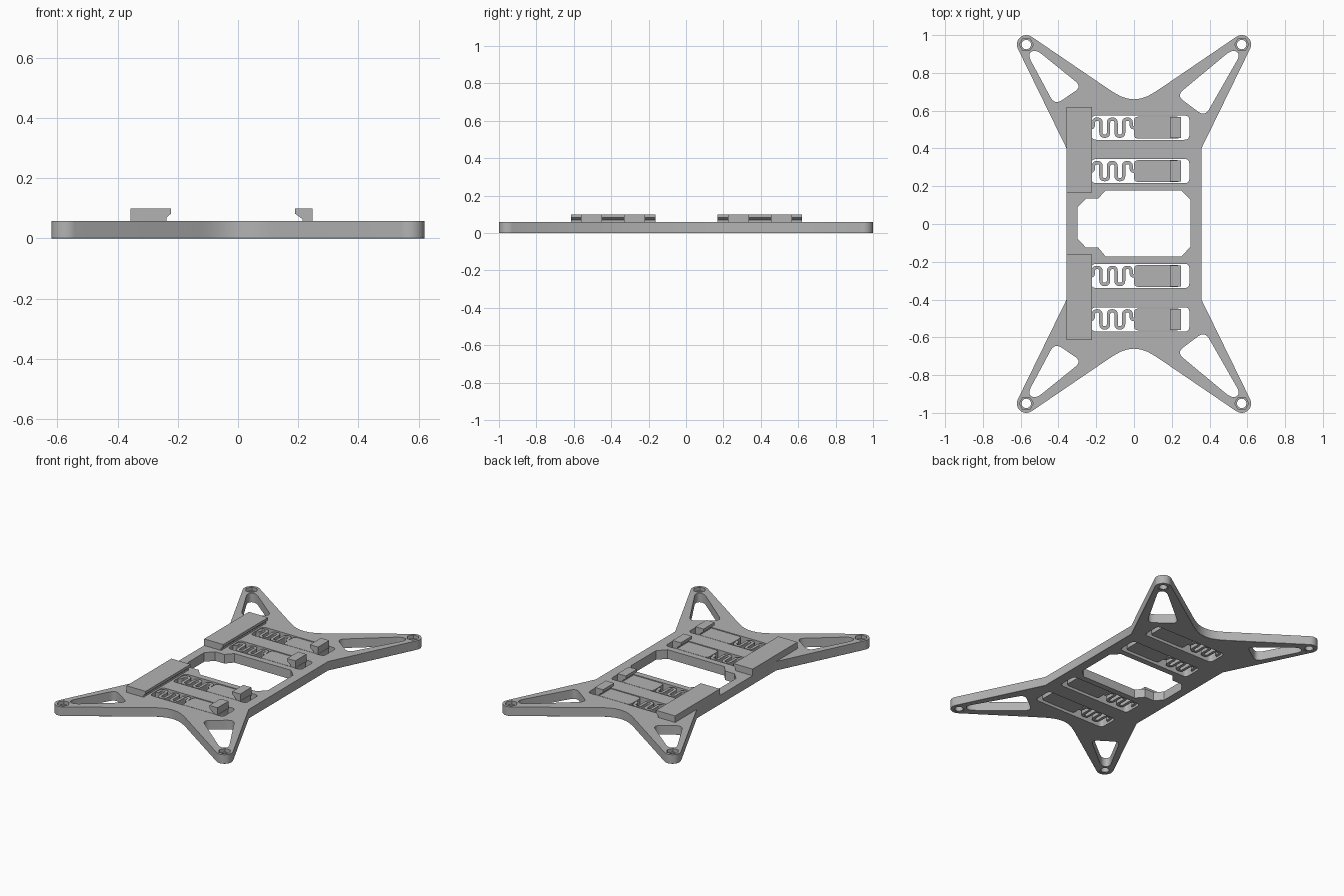
import bpy, bmesh
from math import cos, sin, radians
from mathutils import Vector

cube = bpy.data.objects.get("Cube")
if cube:
    bpy.data.objects.remove(cube)

grey = bpy.data.materials.new("light_grey_plastic")
grey.use_nodes = True
colour = (0.45, 0.45, 0.45, 1)
grey.diffuse_color = colour
grey.node_tree.nodes["Principled BSDF"].inputs["Base Color"].default_value = colour

TOP = 0.058          # top of the plate
PAD_TOP = 0.1        # top of rails and hooks
ROWS = (0.51, 0.28, -0.275, -0.505)


def arc(cx, cy, r, a0, a1, n):
    return [(cx + r * cos(radians(a0 + (a1 - a0) * i / n)),
             cy + r * sin(radians(a0 + (a1 - a0) * i / n))) for i in range(n + 1)]


def rounded(points, r, closed=True, n=5):
    """Round the corners of a polyline."""
    pts = [Vector(p) for p in points]
    out = []
    for i, p in enumerate(pts):
        if not closed and i in (0, len(pts) - 1):
            out.append(tuple(p))
            continue
        a, b = pts[i - 1] - p, pts[(i + 1) % len(pts)] - p
        a = p + a.normalized() * min(r, a.length * 0.49)
        b = p + b.normalized() * min(r, b.length * 0.49)
        for k in range(n + 1):
            t = k / n
            out.append(tuple(a * (1 - t) ** 2 + p * 2 * t * (1 - t) + b * t * t))
    return out


def box(x0, x1, y0, y1):
    return [(x0, y0), (x1, y0), (x1, y1), (x0, y1)]


def ribbon(path, width):
    """Outline of a strip of constant width along a path."""
    pts = [Vector(p) for p in path]
    left, right = [], []
    for i, p in enumerate(pts):
        d = (pts[min(i + 1, len(pts) - 1)] - pts[max(i - 1, 0)]).normalized()
        side = Vector((-d.y, d.x)) * width / 2
        left.append(tuple(p + side))
        right.append(tuple(p - side))
    return left + right[::-1]


def finish(obj):
    obj.data.materials.clear()
    obj.data.materials.append(grey)
    bpy.ops.object.select_all(action="DESELECT")
    obj.select_set(True)
    bpy.context.view_layer.objects.active = obj
    bpy.ops.object.shade_smooth_by_angle(angle=radians(30))
    return obj


def slab(name, loops, z0, z1):
    """Flat part: first loop is the outline, the others are holes."""
    cu = bpy.data.curves.new(name, "CURVE")
    cu.dimensions, cu.fill_mode = "2D", "BOTH"
    cu.extrude = (z1 - z0) / 2
    for loop in loops:
        sp = cu.splines.new("POLY")
        sp.points.add(len(loop) - 1)
        for pt, (x, y) in zip(sp.points, loop):
            pt.co = (x, y, 0, 1)
        sp.use_cyclic_u = True
    tmp = bpy.data.objects.new(name + "_curve", cu)
    bpy.context.collection.objects.link(tmp)
    dg = bpy.context.evaluated_depsgraph_get()
    me = bpy.data.meshes.new_from_object(tmp.evaluated_get(dg))
    bpy.data.objects.remove(tmp)
    bm = bmesh.new()
    bm.from_mesh(me)
    bmesh.ops.translate(bm, verts=bm.verts, vec=(0, 0, (z0 + z1) / 2))
    bmesh.ops.remove_doubles(bm, verts=bm.verts, dist=0.0002)
    bmesh.ops.recalc_face_normals(bm, faces=bm.faces)
    bm.to_mesh(me)
    bm.free()
    obj = bpy.data.objects.new(name, me)
    bpy.context.collection.objects.link(obj)
    return finish(obj)


def prism(name, profile, y0, y1):
    """Extrude an x-z profile along y."""
    bm = bmesh.new()
    face = bm.faces.new([bm.verts.new((x, y0, z)) for x, z in profile])
    new = bmesh.ops.extrude_face_region(bm, geom=[face])["geom"]
    bmesh.ops.translate(bm, vec=(0, y1 - y0, 0),
                        verts=[v for v in new if isinstance(v, bmesh.types.BMVert)])
    bmesh.ops.recalc_face_normals(bm, faces=bm.faces)
    me = bpy.data.meshes.new(name)
    bm.to_mesh(me)
    bm.free()
    obj = bpy.data.objects.new(name, me)
    bpy.context.collection.objects.link(obj)
    return finish(obj)


# Four-armed outline, one quarter mirrored to the rest
def outline(inset):
    quarter = [(0.357 - inset, 0.4)] + arc(0.57, 0.95, 0.05 - inset, -26, 124, 14)
    quarter += [(x, y - inset) for x, y in
                ((0.13, 0.711), (0.1, 0.692), (0.07, 0.676), (0.035, 0.664), (0, 0.66))]
    half = quarter + [(-x, y) for x, y in quarter[-2::-1]]
    return half + [(x, -y) for x, y in half[::-1]]


# Openings in the plate
centre = [(0.25, 0.178), (0.298, 0.13), (0.298, -0.122), (0.25, -0.172),
          (-0.15, -0.172), (-0.19, -0.124), (-0.255, -0.124), (-0.3, -0.077),
          (-0.3, 0.087), (-0.255, 0.134), (-0.19, 0.134), (-0.15, 0.178)]
holes = [centre]
holes += [rounded(box(-0.225, 0.293, y - 0.064, y + 0.064), 0.025) for y in ROWS]
left_cut = [(-0.565, 0.9), (-0.42, 0.63), (-0.275, 0.727), (-0.52, 0.925)]
right_cut = [(0.565, 0.9), (0.375, 0.568), (0.225, 0.68), (0.52, 0.925)]
for s in (1, -1):
    for cut in (left_cut, right_cut):
        holes.append(rounded([(x, s * y) for x, y in cut], 0.045))
tips = [(sx * 0.57, sy * 0.95) for sx in (1, -1) for sy in (1, -1)]
nut_holes = [arc(x, y, 0.037, 0, 300, 5) for x, y in tips]

plate = slab("base_plate", [outline(0)] + holes + nut_holes, 0, TOP)

# Chamfer the lower outer rim
rim = {(round(x, 3), round(y, 3)): p
       for (x, y), p in zip(outline(0), outline(0.006))}
bm = bmesh.new()
bm.from_mesh(plate.data)
low = [e for e in bm.edges if all(v.co.z < 0.001 and
       (round(v.co.x, 3), round(v.co.y, 3)) in rim for v in e.verts)
       and any(abs(f.normal.z) < 0.5 for f in e.link_faces)]
bmesh.ops.bevel(bm, geom=low, offset=0.006, segments=1, affect="EDGES", clamp_overlap=True)
bm.to_mesh(plate.data)
bm.free()

# Bolt seats under the nut recesses
for x, y in tips:
    slab("bolt_seat", [arc(x, y, 0.0372, 0, 300, 5), arc(x, y, 0.025, 0, 345, 23)],
         0.002, 0.036)

# Spring clips: meander spring, sliding tongue and hook
legs = [(-0.24, 0), (-0.215, 0)]
side = 0.045
for i in range(5):
    x = -0.215 + 0.04 * i
    legs += [(x, side), (x + 0.04, side)]
    side = -side
legs += [(-0.015, 0), (0.01, 0)]
path = rounded(legs, 0.02, closed=False)
hook = [(0.215, 0.05), (0.215, 0.064), (0.19, 0.082), (0.19, PAD_TOP),
        (0.248, PAD_TOP), (0.248, 0.05)]
for y in ROWS:
    slab("meander_spring", [[(px, py + y) for px, py in ribbon(path, 0.018)]], 0.014, 0.054)
    slab("clip_tongue", [rounded(box(0, 0.25, y - 0.058, y + 0.058), 0.02, n=2)], 0.014, 0.056)
    prism("clip_hook", hook, y - 0.056, y + 0.056)

# Fixed rails with an undercut lip
rail = [(-0.357, TOP - 0.002), (-0.237, TOP - 0.002), (-0.237, 0.07), (-0.222, 0.083),
        (-0.222, PAD_TOP), (-0.357, PAD_TOP)]
for y0, y1 in ((0.168, 0.62), (-0.615, -0.162)):
    prism("fixed_rail", rail, y0, y1)
